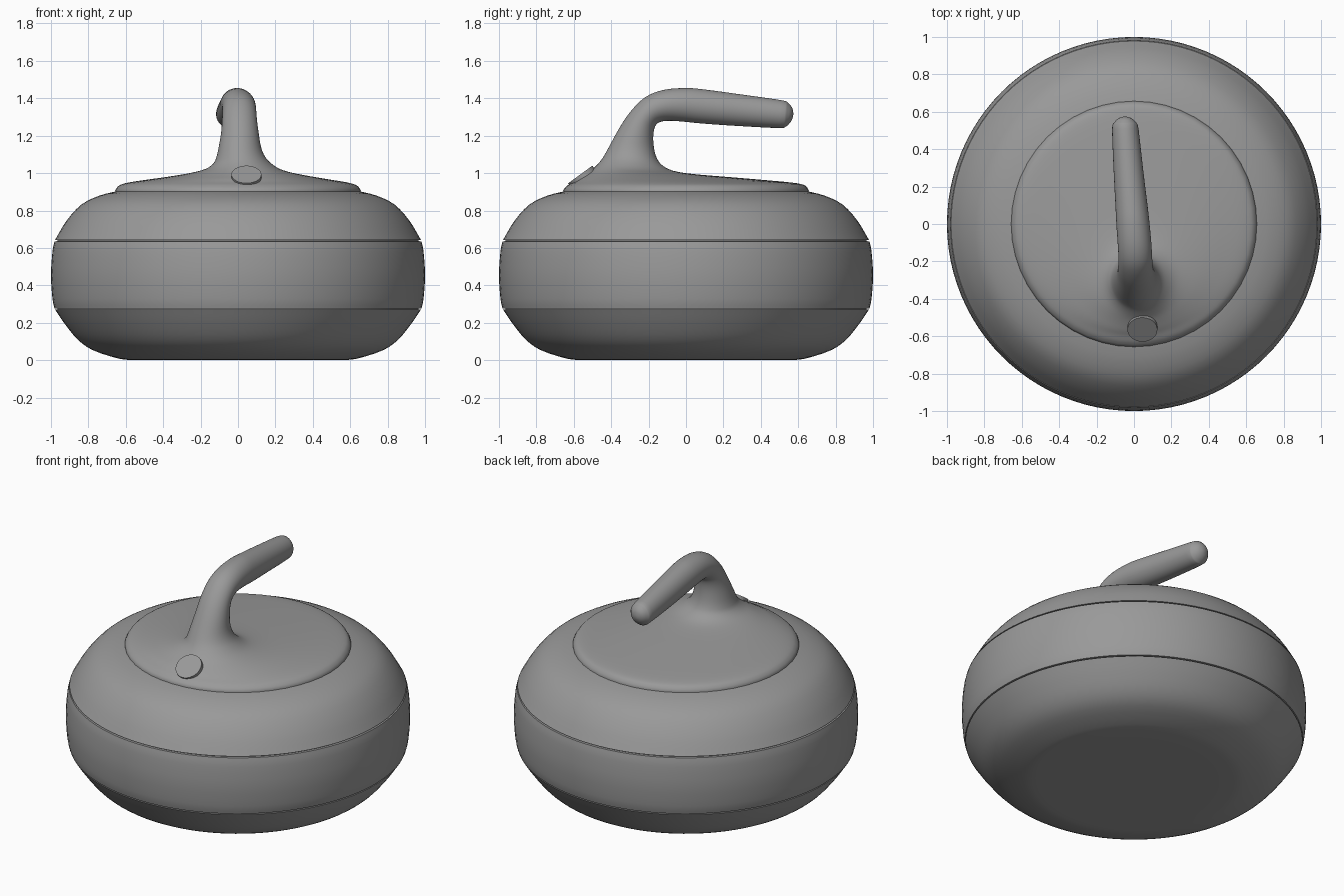
import bpy, bmesh, math
from mathutils import Vector

# Dark granite grey shared by every part
grey = bpy.data.materials.new("dark_grey")
grey.diffuse_color = (0.32, 0.32, 0.32, 1)


def spline(points, steps):
    """Catmull-Rom interpolation through tuples of any length."""
    pts = [Vector(p) for p in points]
    pts = [2 * pts[0] - pts[1]] + pts + [2 * pts[-1] - pts[-2]]
    out = []
    for a, b, c, d in zip(pts, pts[1:], pts[2:], pts[3:]):
        for i in range(steps):
            t = i / steps
            out.append(0.5 * (2 * b + (c - a) * t + (2 * a - 5 * b + 4 * c - d) * t ** 2
                              + (3 * b - a - 3 * c + d) * t ** 3))
    return out + [pts[-2]]


def skin(name, rings):
    """Loft closed rings, cap both ends, shade smooth with sharp edges kept."""
    bm = bmesh.new()
    loops = [[bm.verts.new(p) for p in ring] for ring in rings]
    n = len(loops[0])
    for lo, hi in zip(loops, loops[1:]):
        for i in range(n):
            j = (i + 1) % n
            bm.faces.new((lo[i], lo[j], hi[j], hi[i]))
    bm.faces.new(loops[0][::-1])
    bm.faces.new(loops[-1])
    bmesh.ops.recalc_face_normals(bm, faces=bm.faces)
    mesh = bpy.data.meshes.new(name)
    bm.to_mesh(mesh)
    bm.free()
    mesh.materials.append(grey)
    obj = bpy.data.objects.new(name, mesh)
    bpy.context.collection.objects.link(obj)
    bpy.ops.object.select_all(action='DESELECT')
    obj.select_set(True)
    bpy.context.view_layer.objects.active = obj
    bpy.ops.object.shade_smooth_by_angle(angle=math.radians(40))
    return obj


def lathe(name, profile, n):
    return skin(name, [[(r * math.cos(2 * math.pi * i / n), r * math.sin(2 * math.pi * i / n), z)
                        for i in range(n)] for r, z in profile])


# Stone body: lower bowl, striking band and upper dome, split by two grooves
lower = [(0.45, 0), (0.56, 0.001), (0.64, 0.009), (0.775, 0.053), (0.857, 0.11), (0.927, 0.195), (0.978, 0.27)]
band = [(0.981, 0.277), (0.992, 0.33), (1.0, 0.455), (0.992, 0.58), (0.981, 0.635)]
upper = [(0.978, 0.643), (0.917, 0.745), (0.837, 0.832), (0.74, 0.88), (0.64, 0.905)]
groove = [[(0.966, 0.271), (0.966, 0.276)], [(0.966, 0.636), (0.966, 0.642)]]
profile = spline(lower, 3) + groove[0] + spline(band, 3) + groove[1] + spline(upper, 3)
lathe("stone_body", profile, 96)

# Handle flowing out of its round base plate, as elliptical sections:
# outer y, z, inner y, z, centre x, half width
rim = [(-0.655, 0.885, 0.655, 0.885, 0, 0.655), (-0.657, 0.907, 0.657, 0.907, 0, 0.657)]
sections = [
    (-0.650, 0.920, 0.650, 0.920, 0, 0.650),
    (-0.630, 0.937, 0.630, 0.937, 0, 0.630),
    (-0.600, 0.953, 0.570, 0.949, 0, 0.580),
    (-0.575, 0.970, 0.420, 0.963, 0.005, 0.48),
    (-0.545, 0.988, 0.230, 0.979, 0.015, 0.37),
    (-0.515, 1.008, 0.040, 0.995, 0.02, 0.27),
    (-0.490, 1.030, -0.070, 1.013, 0.025, 0.20),
    (-0.463, 1.058, -0.130, 1.045, 0.023, 0.155),
    (-0.440, 1.090, -0.158, 1.085, 0.015, 0.13),
    (-0.412, 1.140, -0.172, 1.140, 0.01, 0.113),
    (-0.360, 1.235, -0.175, 1.200, 0.01, 0.10),
    (-0.300, 1.325, -0.165, 1.250, 0.008, 0.093),
    (-0.220, 1.405, -0.140, 1.273, 0.007, 0.09),
    (-0.120, 1.445, -0.090, 1.280, 0.003, 0.09),
    (0.00, 1.455, -0.010, 1.275, -0.005, 0.089),
    (0.10, 1.447, 0.090, 1.265, -0.013, 0.086),
    (0.30, 1.420, 0.280, 1.252, -0.030, 0.079),
    (0.51, 1.390, 0.495, 1.241, -0.046, 0.071),
    (0.545, 1.376, 0.533, 1.248, -0.047, 0.061),
    (0.567, 1.350, 0.560, 1.274, -0.048, 0.037),
    (0.574, 1.322, 0.573, 1.302, -0.048, 0.010),
]
rings = []
for oy, oz, iy, iz, cx, hw in rim + spline(sections, 3):
    ring = []
    for k in range(48):
        a = 2 * math.pi * k / 48
        u = (1 + math.cos(a)) / 2
        ring.append((cx + hw * math.sin(a), iy + (oy - iy) * u, iz + (oz - iz) * u))
    rings.append(ring)
skin("handle", rings)

# Tilted round button at the foot of the handle
button = lathe("button", [(0.08, -0.05), (0.08, 0)], 32)
button.location = (0.045, -0.565, 0.993)
button.rotation_euler = (math.radians(36), 0, 0)
